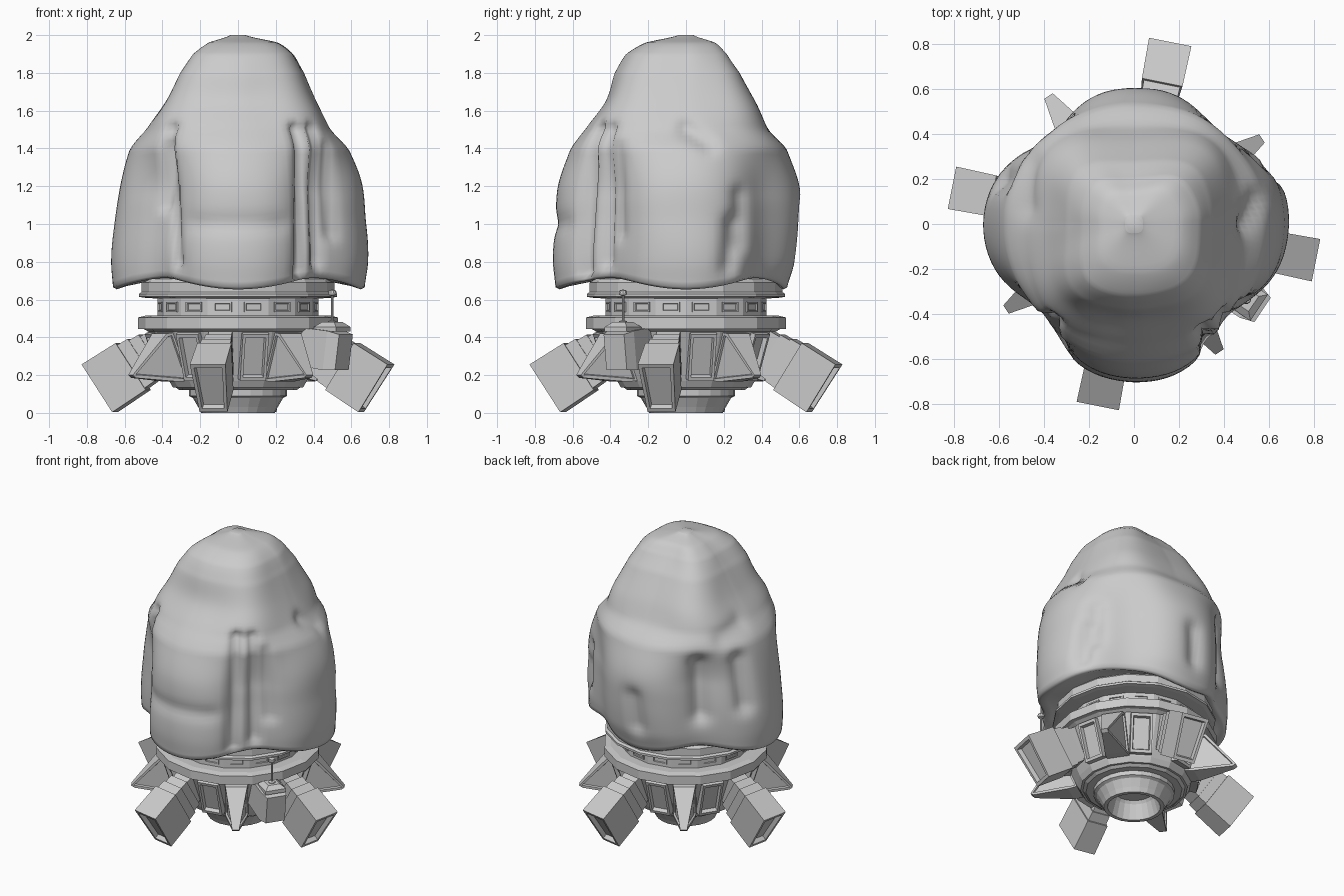
import bpy, bmesh, math
from math import radians, pi, sin, cos, exp
from mathutils import Matrix, Vector, noise

if "Cube" in bpy.data.objects:
    bpy.data.objects.remove(bpy.data.objects["Cube"])

OFF = -11.25  # the base's 16-fold pattern is turned by half a facet


def build(name, verts, faces, smooth=False, matrix=None):
    me = bpy.data.meshes.new(name)
    me.from_pydata([tuple(v) for v in verts], [], faces)
    bm = bmesh.new()
    bm.from_mesh(me)
    bmesh.ops.recalc_face_normals(bm, faces=bm.faces)
    for f in bm.faces:
        f.smooth = smooth
    bm.to_mesh(me)
    bm.free()
    ob = bpy.data.objects.new(name, me)
    bpy.context.collection.objects.link(ob)
    if matrix:
        ob.matrix_world = matrix
    return ob


def skin(n, rings, caps=True):
    faces = [(k * n + i, k * n + (i + 1) % n, (k + 1) * n + (i + 1) % n, (k + 1) * n + i)
             for k in range(rings - 1) for i in range(n)]
    if caps:
        faces += [tuple(range(n)), tuple(range((rings - 1) * n, rings * n))]
    return faces


def revolve(name, profile, n=16, matrix=None):
    verts = [(r * cos(2 * pi * i / n), r * sin(2 * pi * i / n), z)
             for r, z in profile for i in range(n)]
    return build(name, verts, skin(n, len(profile)), matrix=matrix)


def loft(name, sections, matrix, taper=1):
    """Sections (x, half width, half height) along local x; taper narrows the lower edge."""
    verts = [(x, sy * w * (taper if sz < 0 else 1), sz * h) for x, w, h in sections
             for sy, sz in ((-1, -1), (1, -1), (1, 1), (-1, 1))]
    return build(name, verts, skin(4, len(sections)), matrix=matrix)


def place(angle, r, z, tilt=0):
    return (Matrix.Rotation(radians(angle), 4, 'Z') @ Matrix.Translation((r, 0, z))
            @ Matrix.Rotation(radians(tilt), 4, 'Y'))


# Base: nozzle, stepped underside, sloped wall and rings
revolve("nozzle", [(.10, .16), (.14, .10), (.17, 0), (.195, 0), (.21, .03), (.24, .08),
                   (.26, .09), (.26, .125), (.28, .13), (.28, .16)], 24)
revolve("base_hull", [(.2, .12), (.31, .12), (.33, .135), (.345, .135), (.365, .17), (.475, .43),
                      (.50, .445), (.53, .445), (.53, .505), (.49, .515), (.425, .515),
                      (.425, .605), (.50, .61), (.525, .615), (.525, .63), (.51, .64),
                      (.51, .69), (.49, .71), (.3, .72)])

# Window frames around the neck
for k in range(16):
    loft("neck_window", [(-.03, .05, .027), (.004, .05, .027), (.004, .04, .018), (-.003, .038, .016)],
         place(OFF + 22.5 * k, .42, .56))

# Framed wall panels
for k in range(7):  # the eighth place holds the equipment box
    loft("wall_panel", [(-.06, .075, .135), (.025, .07, .13), (.025, .055, .11), (0, .05, .102)],
         place(OFF + 22.5 + 45 * k, .425, .30, 18))

# Thruster pods with stepped collars and a recessed mouth
for k in range(4):
    loft("thruster_pod", [(-.50, .062, .10), (-.34, .064, .108), (-.34, .071, .12), (-.28, .073, .123),
                          (-.28, .08, .132), (-.215, .082, .135), (-.215, .092, .147), (0, .096, .15),
                          (0, .076, .128), (-.03, .07, .12)],
         place(OFF + 90 * k, .745, .13, 32.5), .78)

# Pointed fins with recessed sides
for k in range(4):
    prof = [(.46, .425, .075), (.50, .42, .07), (.685, .20, .022), (.665, .185, .022),
            (.42, .165, .07), (.36, .17, .075)]
    verts = [(r, s * w, z) for s in (-1, 1) for r, z, w in prof]
    fin = build("fin", verts, skin(6, 2), matrix=place(OFF + 45 + 90 * k, 0, 0))
    bm = bmesh.new()
    bm.from_mesh(fin.data)
    sides = [f for f in bm.faces if len(f.verts) == 6]
    bmesh.ops.inset_individual(bm, faces=sides, thickness=.018)
    bmesh.ops.inset_individual(bm, faces=sides, thickness=.004, depth=-.012)
    bm.to_mesh(fin.data)
    bm.free()

# Equipment box with antenna
A = OFF - 22.5
loft("equipment_box", [(-.2, .085, .10), (.0, .085, .105), (.065, .065, .095)], place(A, .61, .33, 8))
cap = place(A, .60, .43) @ Matrix.Rotation(-pi / 2, 4, 'Y')
loft("antenna_base", [(0, .07, .07), (.025, .07, .07), (.05, .04, .04)], cap)
revolve("antenna_rod", [(.022, .46), (.022, .485), (.007, .49), (.007, .62), (.02, .625),
                        (.023, .635), (.02, .648), (.006, .652)], 10, place(A, .60, 0))

# Rock: four cardinal silhouettes (+x, +y, -x, -y) blended around the axis
ZS = [.65, .8, 1.0, 1.2, 1.4, 1.5, 1.65, 1.8, 1.9, 1.96, 2.0]
SIL = [[.67, .685, .68, .66, .58, .49, .41, .345, .29, .21, .04],
       [.53, .58, .60, .60, .53, .43, .36, .28, .20, .14, .04],
       [.66, .665, .655, .63, .57, .485, .38, .30, .23, .15, .04],
       [.69, .70, .69, .685, .61, .53, .42, .37, .31, .21, .04]]
DIP = [.12, .14, .18, .15]  # valley depth between neighbouring lobes
# Grooves (+) and bulges (-): angle, z to angle, z, width, depth
MARKS = [(-134, 1.1, -130, 1.5, .035, .045), (-121, .8, -130, 1.4, .04, .05),
         (-59, .75, -56, 1.5, .035, .06), (-45, .8, -46, 1.5, .035, .045),
         (-35, .95, -38, 1.4, .04, .03), (20, .78, 22, 1.0, .05, .04),
         (12, 1.42, 0, 1.5, .045, .035), (27, .9, 27, 1.15, .05, .03),
         (135, .95, 133, 1.3, .06, .05), (162, 1.0, 160, 1.3, .06, .045),
         (92, .85, 90, 1.05, .06, .035), (-110, 1.0, -70, 1.0, .05, .015),
         (150, 1.45, 170, 1.5, .06, .025)]


def sample(tab, z):
    z = min(max(z, ZS[0]), ZS[-1])
    k = max(i for i in range(len(ZS) - 1) if ZS[i] <= z)
    t = (z - ZS[k]) / (ZS[k + 1] - ZS[k])
    p = [tab[min(max(k + d, 0), len(tab) - 1)] for d in (-1, 0, 1, 2)]
    m1, m2 = (p[2] - p[0]) / 2, (p[3] - p[1]) / 2
    return ((2 * t**3 - 3 * t**2 + 1) * p[1] + (t**3 - 2 * t**2 + t) * m1
            + (3 * t**2 - 2 * t**3) * p[2] + (t**3 - t**2) * m2)


def wrap(a):
    return (a + 180) % 360 - 180


def marks(deg, z, r):
    total = 0
    for a0, z0, a1, z1, w, d in MARKS:
        s = radians(1) * max(r, .1)
        px, pz = wrap(deg - a0) * s, z - z0
        vx, vz = wrap(a1 - a0) * s, z1 - z0
        t = min(max((px * vx + pz * vz) / (vx * vx + vz * vz), 0), 1)
        total += d * exp(-((px - t * vx)**2 + (pz - t * vz)**2) / w**2)
    return total


def rock_radius(deg, z):
    q, t = divmod(deg / 90, 1)
    q = int(q) % 4
    s = t * t * (3 - 2 * t)
    r = sample(SIL[q], z) * (1 - s) + sample(SIL[(q + 1) % 4], z) * s
    # valleys low down turn into full shoulders higher up
    h = min(max((z - 1.15) / .5, 0), 1)
    h = h * h * (3 - 2 * h)
    low = DIP[q] * (1 - h) * exp(-((t - .5) / .22)**2)
    high = .17 * h * exp(-((t - .5) / .27)**2)
    r *= 1 - low + high
    n = noise.noise(Vector((cos(radians(deg)) * 1.8, sin(radians(deg)) * 1.8, z * 3)))
    grow = min(r / .3, 1)
    return r - grow * (marks(deg, z, r) - .012 * n)


N, ROWS = 120, 72
verts = []
levels = [(.72, .045), (.9, .02), (.97, .004)] + [(1, None)] * ROWS
for k, (scale, lift) in enumerate(levels):
    for i in range(N):
        deg = 360 * i / N
        zb = .68 - .03 * cos(radians(4 * deg))
        u = 0 if lift is not None else sin(pi / 2 * (k - 3) / (ROWS - 1))
        z = zb + (lift or 0) + (2 - zb) * u
        if lift is None:
            z += .015 * (1 - u)
        r = rock_radius(deg, z) * scale
        verts.append((r * cos(radians(deg)), r * sin(radians(deg)), z))
build("rock_body", verts, skin(N, len(levels)), smooth=True)
